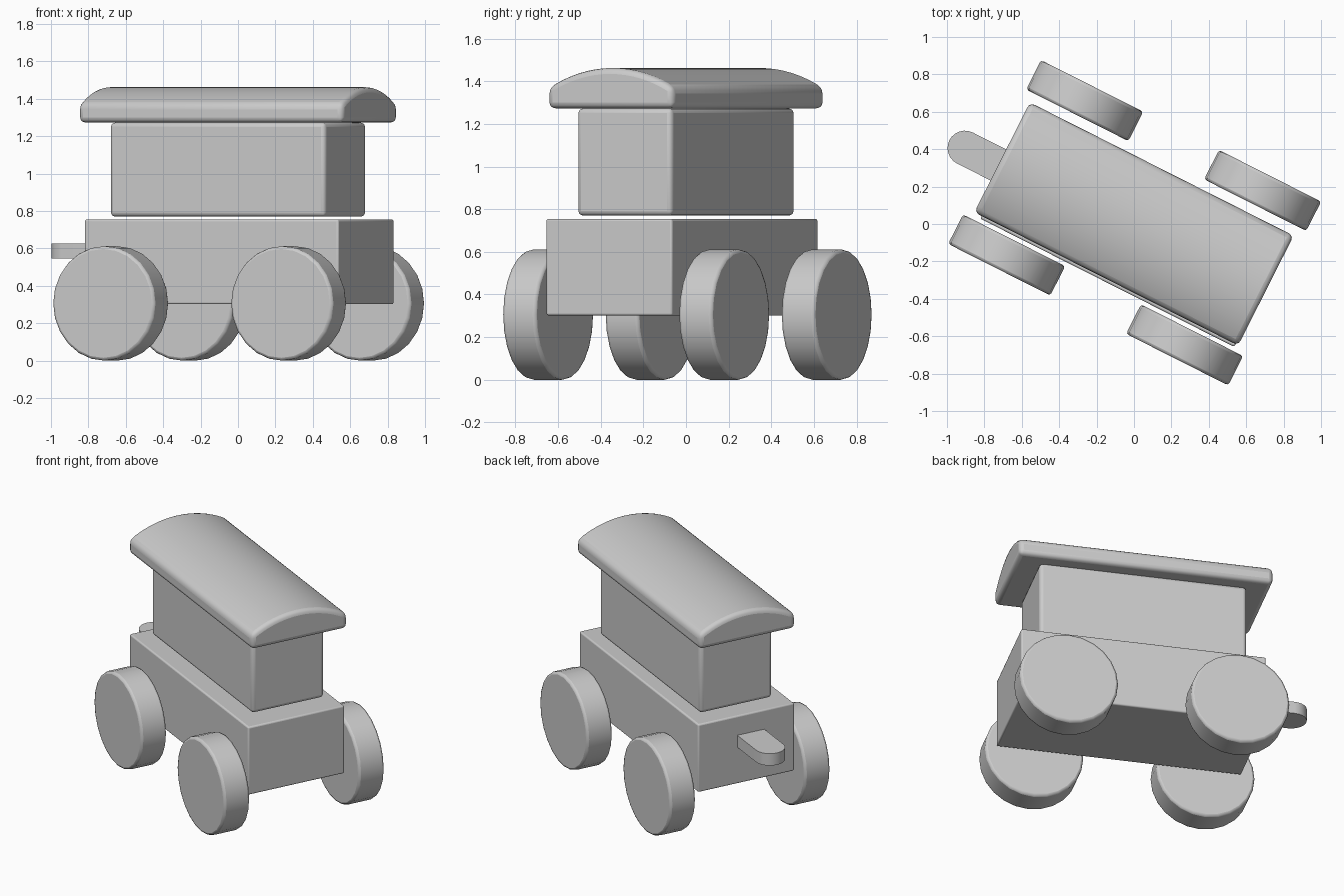
import bpy, bmesh, math
from mathutils import Matrix

if "Cube" in bpy.data.objects:
    bpy.data.objects.remove(bpy.data.objects["Cube"])

TURN = Matrix.Rotation(math.radians(-26.8), 4, 'Z')   # whole toy is turned on the ground


def finish(name, bm, bevel, segments=3):
    bmesh.ops.recalc_face_normals(bm, faces=bm.faces)
    mesh = bpy.data.meshes.new(name)
    bm.to_mesh(mesh)
    bm.free()
    ob = bpy.data.objects.new(name, mesh)
    bpy.context.collection.objects.link(ob)
    ob.matrix_world = TURN
    if bevel:
        m = ob.modifiers.new("soft_edges", 'BEVEL')
        m.width, m.segments = bevel, segments
        m.limit_method, m.angle_limit = 'ANGLE', math.radians(35)
    bpy.context.view_layer.objects.active = ob
    ob.select_set(True)
    bpy.ops.object.shade_smooth_by_angle(angle=math.radians(35))
    ob.select_set(False)
    return ob


def box(name, centre, size, bevel):
    bm = bmesh.new()
    bmesh.ops.create_cube(bm, size=1, matrix=Matrix.Translation(centre) @ Matrix.Diagonal((*size, 1)))
    return finish(name, bm, bevel)


def prism(name, points, offset, bevel):
    """Extrude a closed outline along an offset vector."""
    bm = bmesh.new()
    face = bm.faces.new([bm.verts.new(p) for p in points])
    ext = bmesh.ops.extrude_face_region(bm, geom=[face])
    bmesh.ops.translate(bm, vec=offset, verts=[v for v in ext['geom'] if isinstance(v, bmesh.types.BMVert)])
    return finish(name, bm, bevel)


# Chassis and cabin
box("chassis", (0.014, -0.014, 0.528), (1.522, 0.662, 0.453), 0.01)
box("cabin", (0.0, 0.0, 1.021), (1.288, 0.496, 0.502), 0.022)

# Arched roof
L, W, low, eave, rise = 0.79, 0.329, 1.273, 1.37, 0.092
R = (W * W + rise * rise) / (2 * rise)
half = math.asin(W / R)
profile = [(-L, -W, low), (-L, W, low)]
for i in range(17):
    a = half * (1 - i / 8)
    profile.append((-L, R * math.sin(a), eave + rise - R + R * math.cos(a)))
prism("roof", profile, (2 * L, 0, 0), 0.028)

# Wheels
for end, u in (("front", 0.533), ("rear", -0.533)):
    for side, v in (("left", 0.47), ("right", -0.455)):
        bm = bmesh.new()
        bmesh.ops.create_cone(bm, cap_ends=True, segments=24, radius1=0.306, radius2=0.306, depth=0.176,
                              matrix=Matrix.Translation((u, v, 0.306)) @ Matrix.Rotation(math.pi / 2, 4, 'X'))
        finish(f"{end}_{side}_wheel", bm, 0.015, 2)

# Rear coupling tongue with a rounded end
r, cu, cv = 0.093, -0.99, -0.045
tongue = [(-0.73, cv + r, 0.545), *[(cu + r * math.cos(a), cv + r * math.sin(a), 0.545)
          for a in (math.pi / 2 + math.pi * i / 12 for i in range(13))], (-0.73, cv - r, 0.545)]
prism("coupling_tongue", tongue, (0, 0, 0.08), 0)
